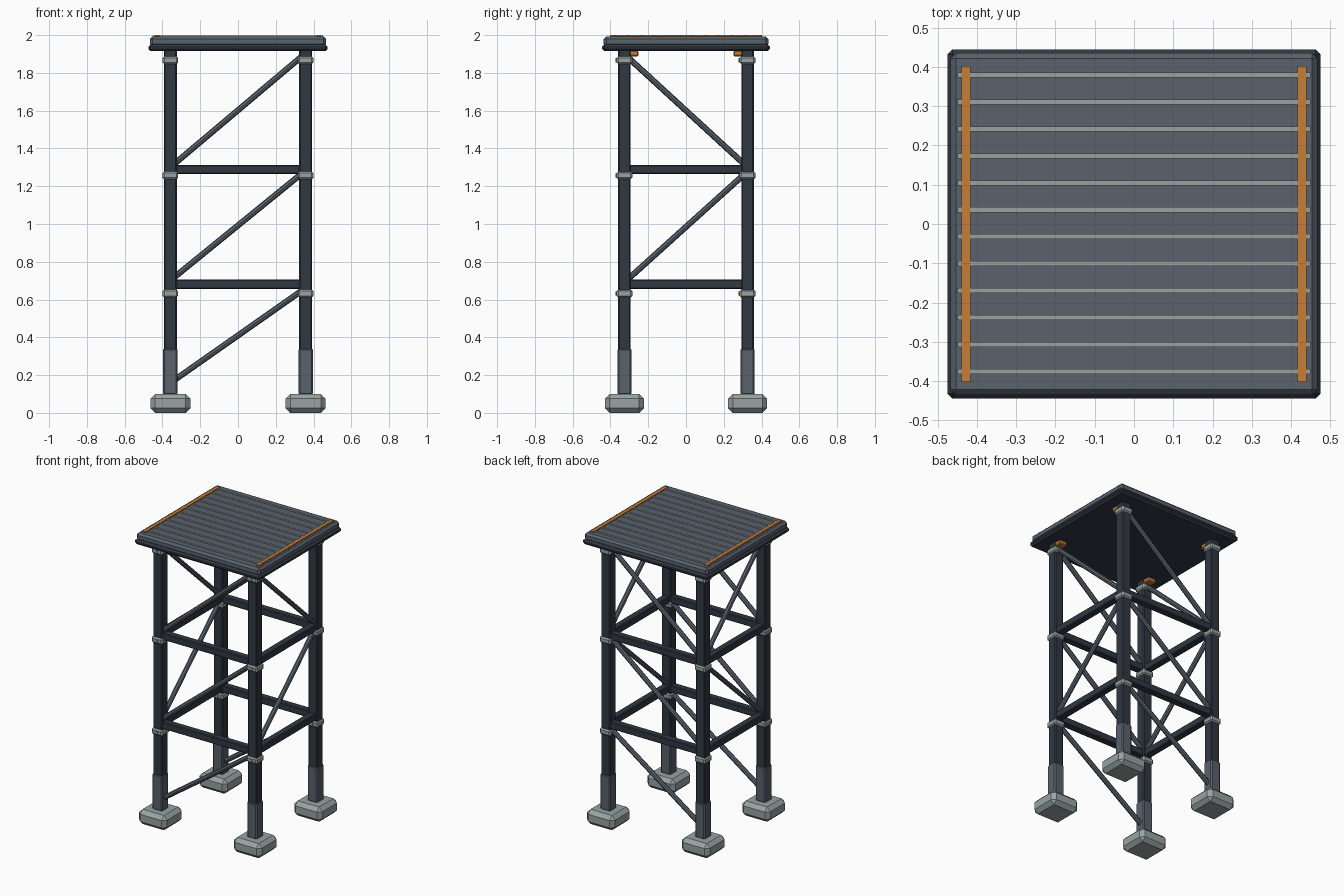
import bpy
from math import radians
from mathutils import Vector

cube = bpy.data.objects.get("Cube")
if cube:
    bpy.data.objects.remove(cube, do_unlink=True)


def material(name, rgb):
    m = bpy.data.materials.new(name)
    m.use_nodes = True
    m.diffuse_color = (*rgb, 1)
    m.node_tree.nodes["Principled BSDF"].inputs["Base Color"].default_value = (*rgb, 1)
    return m


DARK = material("dark steel", (0.03, 0.04, 0.055))
GREY = material("slate grey", (0.1, 0.122, 0.152))
PALE = material("pale galvanised", (0.32, 0.365, 0.365))
ORANGE = material("safety orange", (0.58, 0.21, 0.04))


def finish(ob, name, mat, bevel):
    ob.name = name
    ob.data.materials.append(mat)
    if bevel:
        mod = ob.modifiers.new("chamfer", "BEVEL")
        mod.width = bevel
        mod.segments = 1
        mod.limit_method = "ANGLE"
        mod.angle_limit = radians(50)
    return ob


def box(name, center, size, mat, bevel=0.0):
    bpy.ops.mesh.primitive_cube_add(size=1, location=center)
    ob = bpy.context.object
    ob.scale = size
    bpy.ops.object.transform_apply(location=False, rotation=False, scale=True)
    return finish(ob, name, mat, bevel)


def slab(name, x, y, z0, z1, size, mat, bevel=0.0):
    return box(name, (x, y, (z0 + z1) / 2), (*size, z1 - z0), mat, bevel)


def rod(name, a, b, radius, mat, sides=8):
    a, b = Vector(a), Vector(b)
    bpy.ops.mesh.primitive_cylinder_add(vertices=sides, radius=radius,
                                        depth=(b - a).length, location=(a + b) / 2)
    ob = bpy.context.object
    ob.rotation_euler = (b - a).to_track_quat("Z", "Y").to_euler()
    return finish(ob, name, mat, 0)


PX, PY = 0.358, 0.326      # leg centres
COLLARS = (0.632, 1.257, 1.867)
BEAMS = (0.681, 1.289)

# Legs with feet, sleeves, bolted collars and deck clamps
for sx, side in ((-1, "right"), (1, "left")):
    for sy, end in ((-1, "front"), (1, "back")):
        x, y, tag = sx * PX, sy * PY, f"{end}_{side}"
        slab(f"foot_{tag}", x, y, 0, 0.1, (0.212, 0.206), PALE, 0.025)
        slab(f"leg_{tag}", x, y, 0.08, 1.925, (0.068, 0.066), DARK, 0.006)
        slab(f"leg_sleeve_{tag}", x, y, 0.095, 0.342, (0.076, 0.074), GREY, 0.008)
        for i, z in enumerate(COLLARS):
            slab(f"collar_{tag}_{i}", x, y, z - 0.022, z + 0.022, (0.083, 0.083), PALE, 0.01)
            rod(f"collar_bolt_{tag}_{i}", (x, y - 0.03, z), (x, y - 0.048, z), 0.011, PALE)
        slab(f"deck_clamp_{tag}", x, y - sy * 0.05, 1.888, 1.918, (0.06, 0.05), ORANGE, 0.006)

# Horizontal beams between the legs
for i, z in enumerate(BEAMS):
    for s, n in ((-1, "a"), (1, "b")):
        box(f"cross_beam_{n}_{i}", (0, s * PY, z), (2 * PX, 0.048, 0.048), DARK, 0.005)
        box(f"side_beam_{n}_{i}", (s * PX, 0, z), (0.048, 2 * PY, 0.048), DARK, 0.005)

# Diagonal braces, alike on opposite faces
for s, n in ((-1, "a"), (1, "b")):
    for i, (z0, z1) in enumerate(((0.175, 0.645), (0.72, 1.265), (1.32, 1.885))):
        rod(f"cross_brace_{n}_{i}", (-0.335, s * PY, z0), (0.335, s * PY, z1), 0.016, GREY)
    for i, (z0, z1) in enumerate(((0.71, 1.26), (1.88, 1.32))):
        rod(f"side_brace_{n}_{i}", (s * PX, -0.305, z0), (s * PX, 0.305, z1), 0.016, GREY)

# Deck: dark frame, grey top plate, grip slats and orange edge strips
slab("deck_frame", 0, 0, 1.915, 1.95, (0.95, 0.888), DARK, 0.012)
slab("deck_plate", 0, 0, 1.94, 1.993, (0.934, 0.872), GREY, 0.014)
for i in range(12):
    slab(f"deck_slat_{i}", 0, (i - 5.5) * 0.0686 + 0.002, 1.985, 1.997, (0.9, 0.013), PALE)
for s, side in ((-1, "right"), (1, "left")):
    slab(f"edge_strip_{side}", s * 0.428, 0, 1.985, 2.0, (0.023, 0.804), ORANGE)
